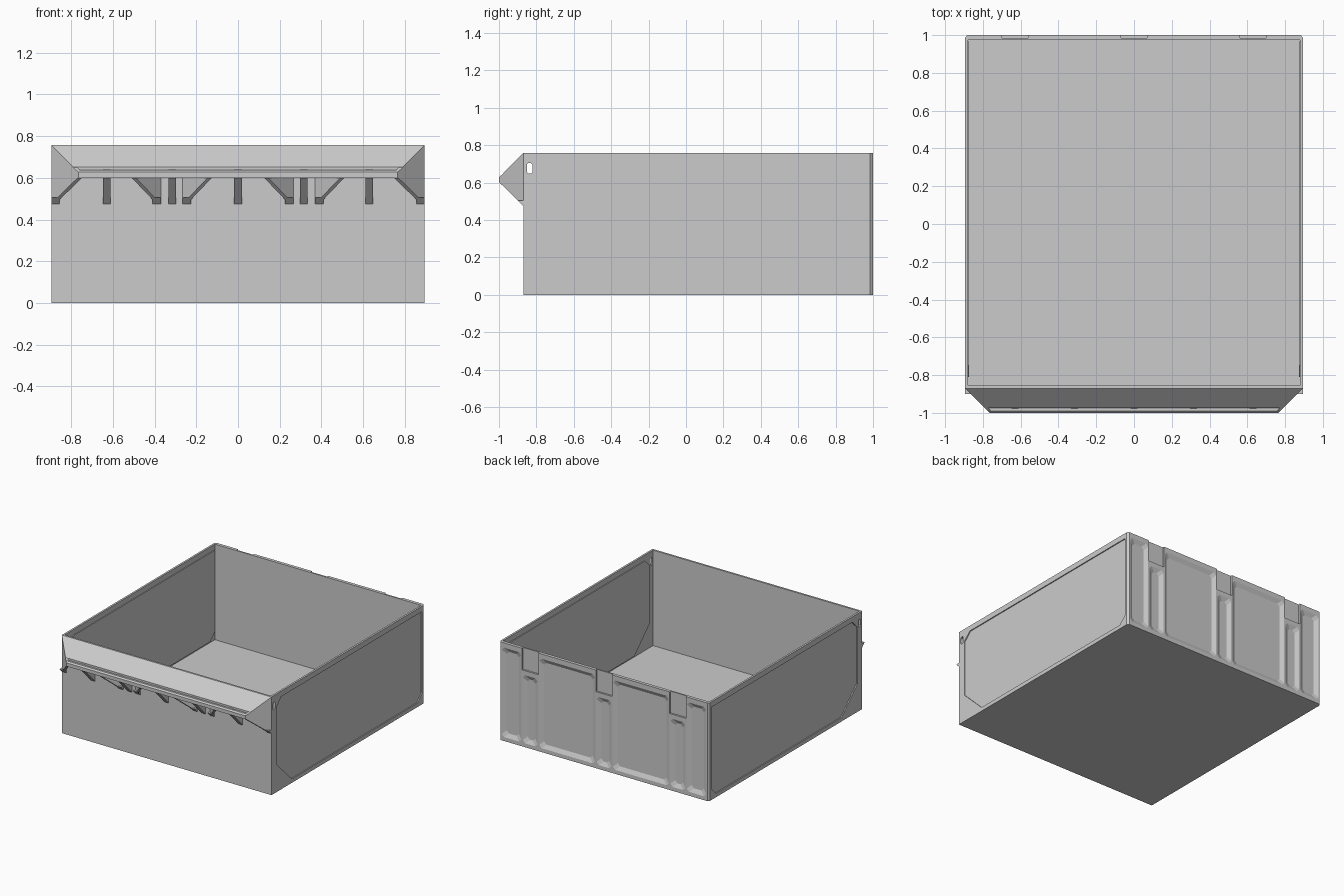
import bpy, bmesh

if "Cube" in bpy.data.objects:
    bpy.data.objects.remove(bpy.data.objects["Cube"])

X, YF, YB, H = 0.895, -0.87, 1.0, 0.757   # half width, front, back, height


def loft(name, loops):
    """Closed solid through a series of equal-length point loops."""
    bm = bmesh.new()
    rings = [[bm.verts.new(p) for p in loop] for loop in loops]
    n = len(loops[0])
    for a, b in zip(rings, rings[1:]):
        for i in range(n):
            j = (i + 1) % n
            bm.faces.new((a[i], a[j], b[j], b[i]))
    bm.faces.new(rings[0])
    bm.faces.new(rings[-1])
    bmesh.ops.recalc_face_normals(bm, faces=bm.faces)
    me = bpy.data.meshes.new(name)
    bm.to_mesh(me)
    bm.free()
    ob = bpy.data.objects.new(name, me)
    bpy.context.collection.objects.link(ob)
    return ob


def along_x(name, profile, x0, x1, shear=0.0):
    """Extrude a (y, z) profile in x; shear leans the ends in plan."""
    return loft(name, [[(x + shear * (y - YF), y, z) for y, z in profile]
                       for x in (x0, x1)])


def box(name, x0, x1, y0, y1, z0, z1):
    return along_x(name, [(y0, z0), (y1, z0), (y1, z1), (y0, z1)], x0, x1)


def octagon(x0, x1, z0, z1, c, y, inset):
    x0, x1, z0, z1 = x0 + inset, x1 - inset, z0 + inset, z1 - inset
    return [(x, y, z) for x, z in
            [(x0 + c, z0), (x1 - c, z0), (x1, z0 + c), (x1, z1 - c),
             (x1 - c, z1), (x0 + c, z1), (x0, z1 - c), (x0, z0 + c)]]


cutters = []


def pocket(x0, x1, z0, z1):
    """Back wall recess with sloping sides."""
    cutters.append(loft("pocket_cutter", [
        octagon(x0, x1, z0, z1, 0.02, y, i)
        for y, i in ((0.984, 0.03), (YB, 0.0), (1.02, 0.0))]))


# Drawer body: plan outline with chamfered back corners
plan = [(-X, YF), (X, YF), (X, 0.985), (X - 0.012, YB),
        (-X + 0.012, YB), (-X, 0.985)]
body = loft("drawer_body", [[(x, y, z) for x, y in plan] for z in (0, H)])
cutters.append(box("cavity_cutter", -0.88, 0.88, -0.855, 0.975, 0.02, 1.0))

# Side panels: recessed outside, raised inside, plus a small slot
panel = [(-0.81, 0.655), (-0.75, 0.715), (0.965, 0.715), (0.965, 0.085),
         (0.91, 0.03), (-0.62, 0.03), (-0.81, 0.215)]
slot = [(-0.85, 0.655), (-0.843, 0.648), (-0.829, 0.648), (-0.822, 0.655),
        (-0.822, 0.697), (-0.829, 0.704), (-0.843, 0.704), (-0.85, 0.697)]
for s in (-1, 1):
    cutters.append(along_x("panel_cutter", panel, s * 0.887, s * 0.92))
    cutters.append(along_x("slot_cutter", slot, s * 0.86, s * 0.92))
    along_x("side_panel_inner", panel, s * 0.884, s * 0.874)

# Back wall pockets and top notches
for x in (-0.63, 0, 0.63):
    pocket(x - 0.063, x + 0.063, 0.03, 0.555)
    cutters.append(box("notch_cutter", x - 0.07, x + 0.07, 0.986, 1.02, 0.59, 0.8))
for s in (-1, 1):
    a, b = sorted((s * 0.077, s * 0.553))
    pocket(a, b, 0.03, 0.72)
    a, b = sorted((s * 0.707, s * 0.872))
    pocket(a, b, 0.03, 0.72)

for c in cutters:
    c.hide_render = True
    m = body.modifiers.new("cut", 'BOOLEAN')
    m.operation, m.solver, m.object = 'DIFFERENCE', 'EXACT', c
bpy.context.view_layer.update()
deps = bpy.context.evaluated_depsgraph_get()
cut_mesh = bpy.data.meshes.new_from_object(body.evaluated_get(deps))
body.modifiers.clear()
body.data = cut_mesh
for c in cutters:
    bpy.data.objects.remove(c)

# Front handle lip: sloped shell with mitred ends
lip = [(YF, H), (-0.975, 0.652), (-0.975, 0.637), (-0.99, 0.637),
       (-1.0, 0.627), (-1.0, 0.6), (-0.985, 0.6), (-0.985, 0.618), (YF, 0.733)]
loft("handle_lip", [[(s * (X + y - YF), y, z) for y, z in lip] for s in (-1, 1)])

# Ribs under the lip: straight ones and angled plates with small feet
rib = [(YF, 0.745), (-0.99, 0.625), (-0.99, 0.6), (YF, 0.475)]
plate = [(YF, H - 0.002), (-0.999, 0.626), (-0.999, 0.602), (YF, 0.475)]
foot = [(YF, 0.475), (-0.9, 0.505), (YF, 0.505)]
for x in (-0.63, -0.315, 0, 0.315, 0.63):
    along_x("straight_rib", rib, x - 0.018, x + 0.018)
low = [(YF, 0.735), (-0.99, 0.615), (-0.99, 0.6), (YF, 0.475)]
for left, right in ((-X, -0.37), (-0.265, 0.265), (0.37, X)):
    for x, s in ((left, -1), (right, 1)):
        prof = plate if abs(x) == X else low
        along_x("angled_plate", prof, x, x - s * 0.02, shear=s)
        along_x("plate_foot", foot, x, x - s * 0.04)
